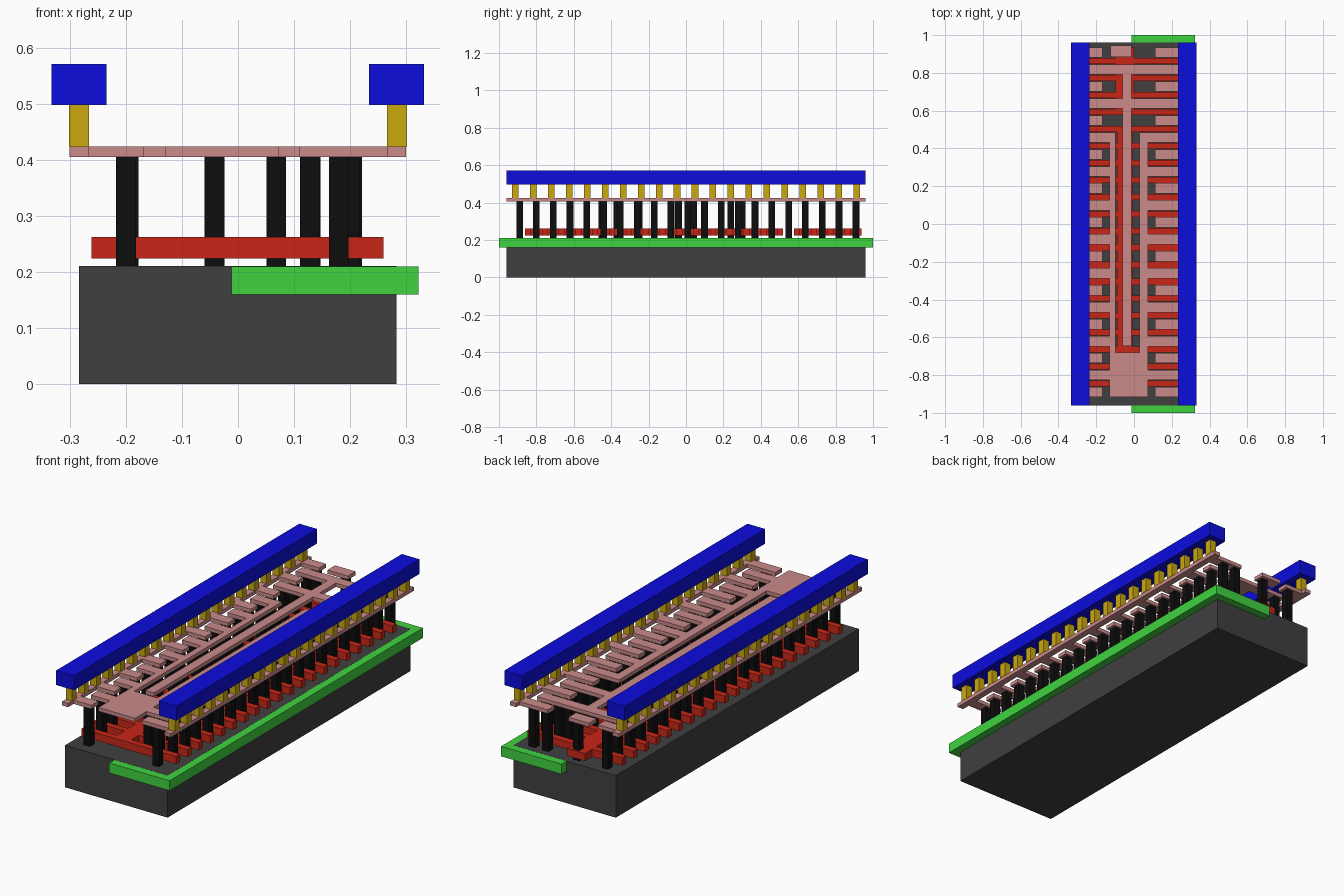
import bpy, bmesh

if "Cube" in bpy.data.objects:
    bpy.data.objects.remove(bpy.data.objects["Cube"])


def linear(c):
    return c / 12.92 if c <= 0.04045 else ((c + 0.055) / 1.055) ** 2.4


def layer(name, color, z0, z1, rects):
    """One object per layer: every (x0, x1, y0, y1) rectangle becomes a box from z0 to z1."""
    bm = bmesh.new()
    for x0, x1, y0, y1 in rects:
        verts = bmesh.ops.create_cube(bm, size=1)["verts"]
        for v in verts:
            v.co = (x1 if v.co.x > 0 else x0,
                    y1 if v.co.y > 0 else y0,
                    z1 if v.co.z > 0 else z0)
    mesh = bpy.data.meshes.new(name)
    bm.to_mesh(mesh)
    bm.free()
    obj = bpy.data.objects.new(name, mesh)
    bpy.context.collection.objects.link(obj)
    mat = bpy.data.materials.new(name + "_color")
    mat.diffuse_color = (*[linear(c) for c in color], 1)
    mat.use_nodes = True
    mat.node_tree.nodes["Principled BSDF"].inputs["Base Color"].default_value = mat.diffuse_color
    mesh.materials.append(mat)
    return obj


def square(x, y, h=0.0175):
    return (x - h, x + h, y - h, y + h)


PITCH = 0.0899
rows = [-0.89 + PITCH * i for i in range(21)]      # contact rows
sources, drains = rows[0::2], rows[1::2]           # alternate rail / centre rows
gates = [y + PITCH / 2 for y in rows[:-1]]         # gate fingers lie between rows

# Base block and the well that pokes out of it
layer("substrate", (0.25, 0.25, 0.25), 0, 0.2103, [(-0.284, 0.283, -0.96, 0.96)])
layer("well", (0.25, 0.83, 0.25), 0.16, 0.21, [(-0.012, 0.322, -1, 1)])

# Gate fingers, joined by two spines
gate_rects = [(-0.262, 0.26, y - 0.016, y + 0.016) for y in gates]
gate_rects += [(-0.09, -0.008, gates[0] - 0.016, gates[15] + 0.016),
               (-0.097, 0.0, gates[16] - 0.016, 0.937)]
layer("gate_fingers", (0.79, 0.15, 0.09), 0.224, 0.262, gate_rects)

# Contact posts
posts = [square(-0.2, y) for y in sources] + [square(-0.195, y) for y in drains]
posts += [square(0.18, sources[0])]
posts += [square(x, y) for y in sources[1:] for x in (0.13, 0.204)]
posts += [square(x, y) for y in drains for x in (0.068, 0.128, 0.2)]
posts += [square(-0.042, y) for y in
          (-0.45, -0.37, -0.25, -0.17, -0.08, -0.04, 0.04, 0.24, 0.3, 0.37, 0.91)]
layer("contact_posts", (0.05, 0.05, 0.05), 0.21, 0.406, posts)

# Lower metal: rails, source fingers, drain fingers, centre strips
H = 0.027
metal = [(-0.301, -0.267, -0.96, 0.96), (0.267, 0.3, -0.96, 0.96)]
for y in sources:
    metal += [(-0.28, -0.168, y - H, y + H), (0.11, 0.28, y - H, y + H)]
for y in drains[:8]:
    metal += [(-0.235, -0.11, y - H, y + H), (0.05, 0.232, y - H, y + H)]
for y in drains[8:]:
    metal.append((-0.235, 0.232, y - H, y + H))
metal += [(-0.13, -0.098, -0.9, drains[7] + H),          # left output strip
          (0.03, 0.073, -0.9, drains[7] + H),            # right output strip
          (-0.13, 0.073, -0.917, -0.68),                 # output plate
          (-0.06, -0.013, -0.645, drains[9]),            # middle strip
          (-0.125, -0.012, 0.885, 0.945)]                # input pad
layer("lower_metal", (0.79, 0.54, 0.54), 0.405, 0.424, metal)

# Vias and the two upper rails
via_rows = [-0.912 + 0.096 * i for i in range(20)]
layer("vias", (0.79, 0.66, 0.06), 0.424, 0.498,
      [square(x, y) for x in (-0.284, 0.284) for y in via_rows])
for side, x in (("left", -0.284), ("right", 0.283)):
    layer("upper_rail_" + side, (0.05, 0.05, 0.87), 0.498, 0.571,
          [(x - 0.049, x + 0.049, -0.96, 0.96)])
